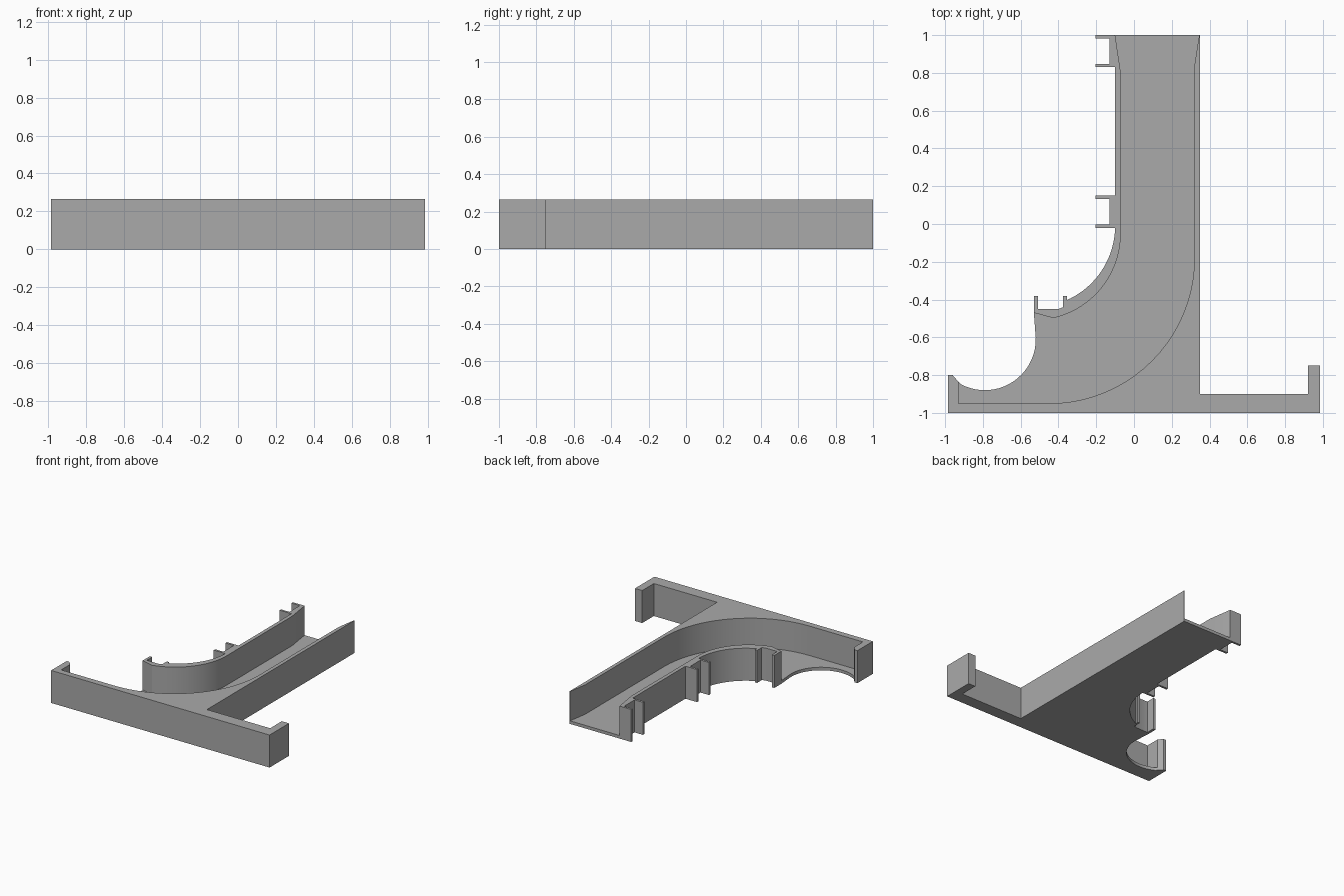
import bpy, bmesh
from math import sin, cos, radians

cube = bpy.data.objects.get("Cube")
if cube:
    bpy.data.objects.remove(cube, do_unlink=True)

HEIGHT = 0.265
FLOOR = 0.025

grey = bpy.data.materials.new("plain grey")
grey.use_nodes = True
colour = (0.4, 0.4, 0.4, 1)
grey.diffuse_color = colour
grey.node_tree.nodes["Principled BSDF"].inputs["Base Color"].default_value = colour


def arc(cx, cy, r, start, end, steps=20):
    angles = [radians(start + (end - start) * i / steps) for i in range(steps + 1)]
    return [(cx + r * cos(a), cy + r * sin(a)) for a in angles]


def extrude(name, outline, height):
    """Raise a closed plan outline from the ground to the given height."""
    bm = bmesh.new()
    base = bm.faces.new([bm.verts.new((x, y, 0)) for x, y in outline])
    top = bmesh.ops.extrude_face_region(bm, geom=[base], use_keep_orig=True)
    moved = [v for v in top["geom"] if isinstance(v, bmesh.types.BMVert)]
    bmesh.ops.translate(bm, verts=moved, vec=(0, 0, height))
    bmesh.ops.recalc_face_normals(bm, faces=bm.faces)
    mesh = bpy.data.meshes.new(name)
    bm.to_mesh(mesh)
    bm.free()
    mesh.materials.append(grey)
    obj = bpy.data.objects.new(name, mesh)
    bpy.context.collection.objects.link(obj)
    bpy.ops.object.select_all(action="DESELECT")
    obj.select_set(True)
    bpy.context.view_layer.objects.active = obj
    bpy.ops.object.shade_smooth_by_angle(angle=radians(25))
    return obj


def clip(y):
    """Two prongs with a shallow socket between them, going up the wall."""
    return [(-0.1, y), (-0.205, y), (-0.205, y + 0.018), (-0.13, y + 0.018),
            (-0.13, y + 0.152), (-0.205, y + 0.152), (-0.205, y + 0.17)]


# Channel sides, each running from the back end towards the left end
inner_side = [(-0.1, 1), (-0.07, 0.8)] + arc(-0.53, -0.05, 0.46, 0, -77) + [(-0.53, -0.47)]
outer_side = [(0.345, 1), (0.32, 0.84)] + arc(-0.45, -0.18, 0.77, 0, -90) + [
    (-0.93, -0.95), (-0.93, -0.835)]

# Inner wall with a clip at its curved end and two on its straight run
end_clip = [(-0.53, -0.38), (-0.508, -0.38), (-0.508, -0.45), (-0.4, -0.45),
            (-0.375, -0.44), (-0.375, -0.38), (-0.355, -0.38)]
extrude("inner_wall", inner_side + end_clip + arc(-0.53, -0.01, 0.43, -66, -2)
        + clip(-0.02) + [(-0.1, 0.15)] + clip(0.83), HEIGHT)

# Outer wall, solid corner, end post and side arm
extrude("outer_wall_and_arm", outer_side + [
    (-0.96, -0.8), (-0.985, -0.8), (-0.985, -1), (0.985, -1), (0.985, -0.75),
    (0.92, -0.75), (0.92, -0.9), (0.35, -0.9), (0.35, 1)], HEIGHT)

# Thin channel floor with a round bite at its left end
bite = arc(-0.79, -0.61, 0.27, 8, -118)
extrude("channel_floor", inner_side + bite + outer_side[::-1], FLOOR)
